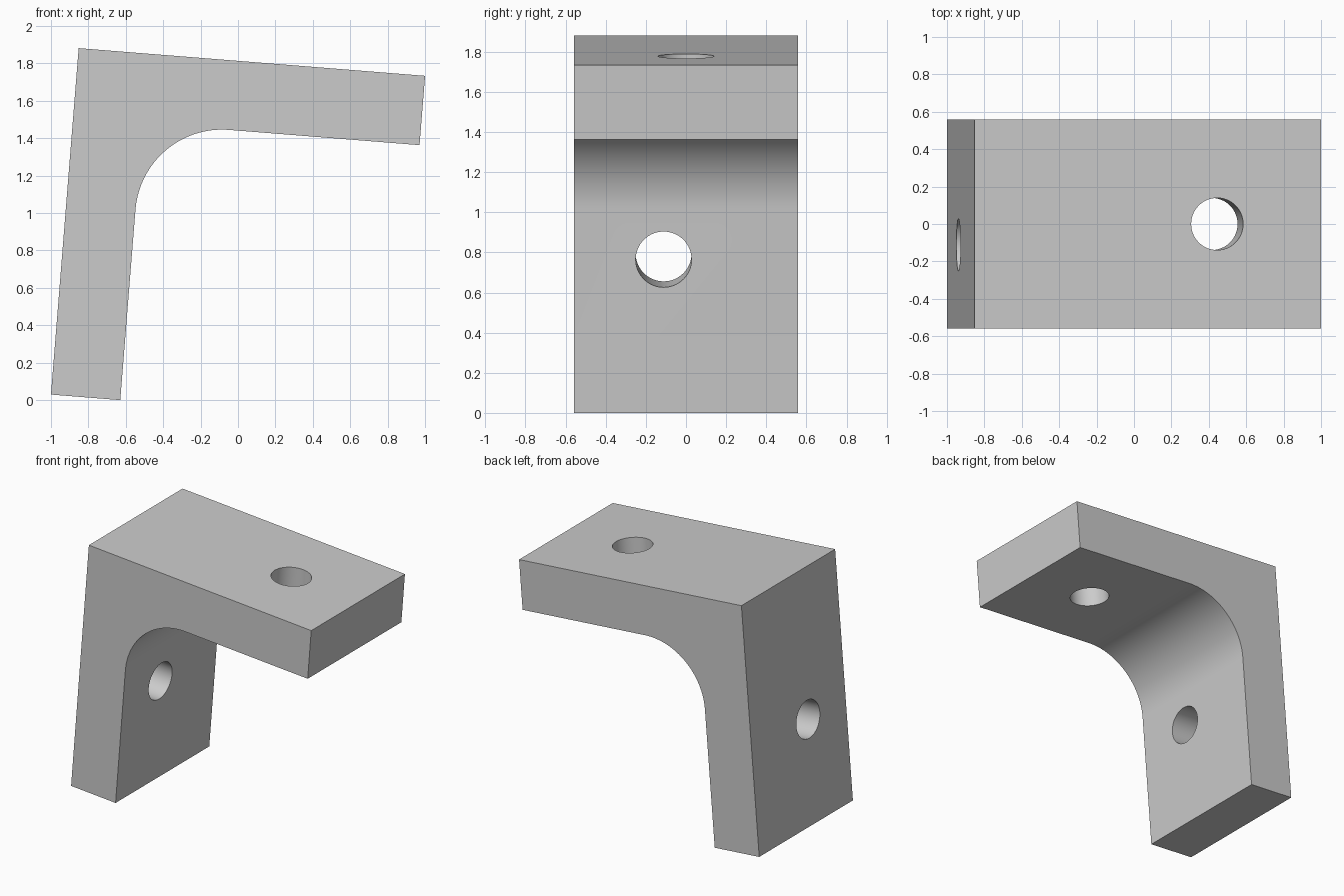
import bpy
import bmesh
from math import cos, sin, pi
from mathutils import Matrix, Vector

if "Cube" in bpy.data.objects:
    bpy.data.objects.remove(bpy.data.objects["Cube"], do_unlink=True)

UNIT = 0.3716            # plate thickness
ARM = 5 * UNIT           # outer length of each arm
WIDTH = 3 * UNIT
FILLET = 1.25 * UNIT
HOLE_RADIUS = 0.375 * UNIT
TILT = 0.0798

# Tilted frame whose origin is the outer corner: x along the arm, z up the leg
frame = (Matrix.Translation((-1 + ARM * sin(TILT), 0, ARM * cos(TILT) + UNIT * sin(TILT)))
         @ Matrix.Rotation(TILT, 4, 'Y'))

grey = bpy.data.materials.new("plain_grey")
grey.use_nodes = True
colour = (0.6, 0.6, 0.6, 1)
grey.diffuse_color = colour
grey.node_tree.nodes["Principled BSDF"].inputs["Base Color"].default_value = colour


def make_object(name, bm):
    bmesh.ops.recalc_face_normals(bm, faces=bm.faces)
    bm.transform(frame)
    mesh = bpy.data.meshes.new(name)
    bm.to_mesh(mesh)
    bm.free()
    mesh.materials.append(grey)
    obj = bpy.data.objects.new(name, mesh)
    bpy.context.collection.objects.link(obj)
    return obj


# Angle bracket: L profile with a rounded inner corner, extruded across its width
profile = [(0, -ARM), (0, 0), (ARM, 0), (ARM, -UNIT)]
centre = UNIT + FILLET
steps = 32
for i in range(steps + 1):
    a = pi / 2 * (1 + i / steps)
    profile.append((centre + FILLET * cos(a), -centre + FILLET * sin(a)))
profile.append((UNIT, -ARM))

bm = bmesh.new()
face = bm.faces.new([bm.verts.new((x, -WIDTH / 2, z)) for x, z in profile])
side = bmesh.ops.extrude_face_region(bm, geom=[face])["geom"]
bmesh.ops.translate(bm, vec=(0, WIDTH, 0),
                    verts=[v for v in side if isinstance(v, bmesh.types.BMVert)])
bracket = make_object("angle_bracket", bm)


# Bolt holes drilled square to each plate
def drill(name, position, turn):
    bm = bmesh.new()
    bmesh.ops.create_cone(bm, cap_ends=True, segments=64, radius1=HOLE_RADIUS,
                          radius2=HOLE_RADIUS, depth=UNIT * 2,
                          matrix=Matrix.Translation(Vector(position)) @ turn)
    cutter = make_object(name, bm)
    cutter.hide_render = True
    mod = bracket.modifiers.new(name, 'BOOLEAN')
    mod.operation = 'DIFFERENCE'
    mod.solver = 'EXACT'
    mod.object = cutter
    bpy.ops.object.modifier_apply(modifier=mod.name)
    bpy.data.objects.remove(cutter, do_unlink=True)


bpy.ops.object.select_all(action='DESELECT')
bracket.select_set(True)
bpy.context.view_layer.objects.active = bracket
drill("arm_hole", (3.5 * UNIT, 0, -UNIT / 2), Matrix.Identity(4))
drill("leg_hole", (UNIT / 2, -0.3 * UNIT, -2.935 * UNIT), Matrix.Rotation(pi / 2, 4, 'Y'))
bpy.ops.object.shade_smooth_by_angle(angle=0.5)
